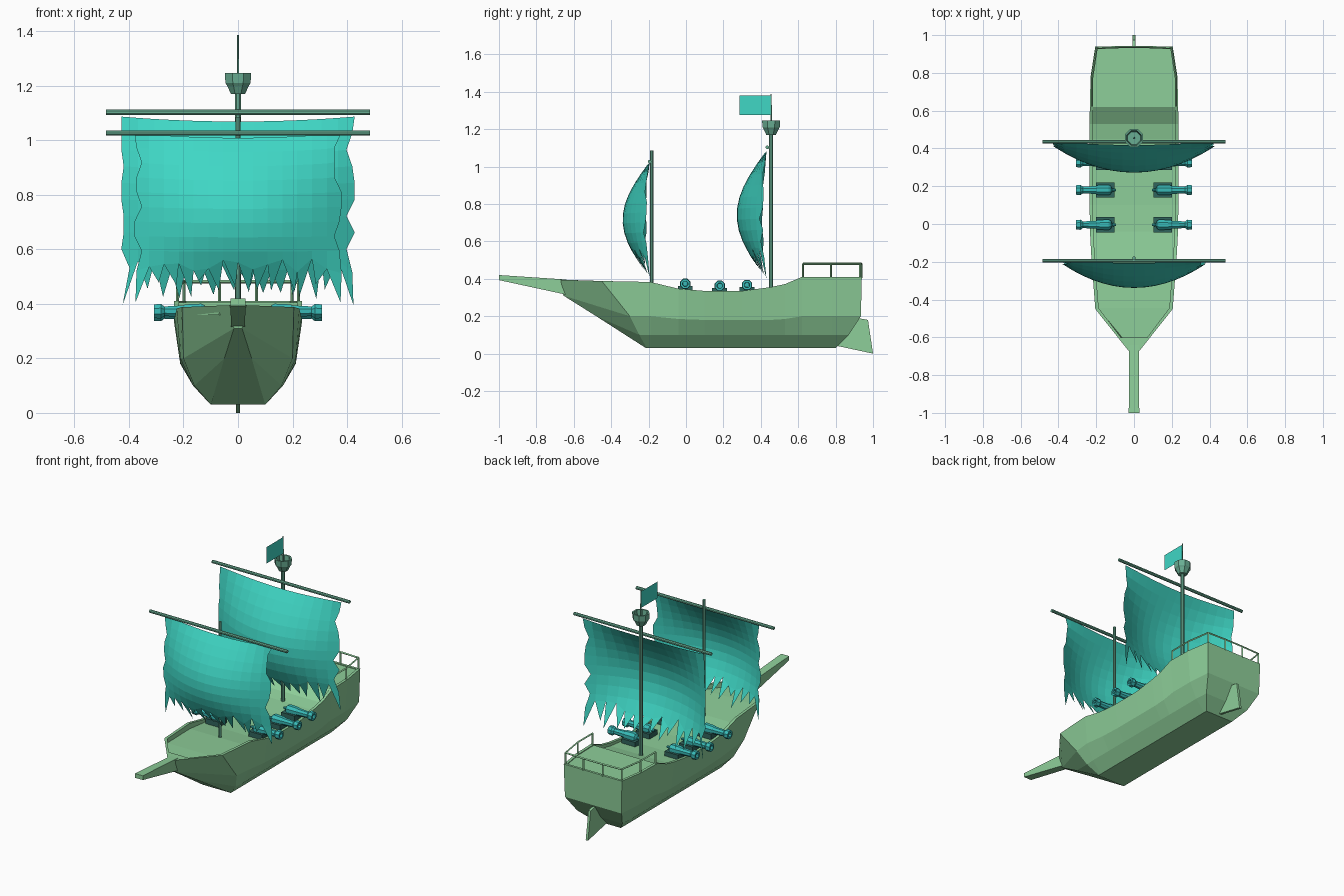
import bpy, math, random
from mathutils import Vector

if "Cube" in bpy.data.objects:
    bpy.data.objects.remove(bpy.data.objects["Cube"])
random.seed(4)


def material(name, rgb):
    m = bpy.data.materials.new(name)
    m.diffuse_color = (*rgb, 1)
    m.use_nodes = True
    m.node_tree.nodes["Principled BSDF"].inputs["Base Color"].default_value = m.diffuse_color
    return m


GREEN = material("hull_green", (0.27, 0.62, 0.32))
WOOD = material("spar_green", (0.14, 0.42, 0.29))
TEAL = material("sail_teal", (0.05, 0.68, 0.56))
IRON = material("cannon_teal", (0.04, 0.50, 0.48))
DARK = material("carriage_dark", (0.03, 0.13, 0.11))


def mesh(name, verts, faces, mat):
    me = bpy.data.meshes.new(name)
    me.from_pydata([tuple(v) for v in verts], [], faces)
    me.materials.append(mat)
    ob = bpy.data.objects.new(name, me)
    bpy.context.collection.objects.link(ob)
    return ob


def lathe(name, start, axis, profile, n, mat):
    """Revolve (distance, radius) pairs around an axis and close both ends."""
    axis = Vector(axis).normalized()
    a = axis.orthogonal().normalized()
    b = axis.cross(a)
    verts = []
    for d, r in profile:
        for k in range(n):
            t = 2 * math.pi * (k + 0.5) / n
            verts.append(Vector(start) + axis * d + (a * math.cos(t) + b * math.sin(t)) * r)
    faces = [(i * n + k, i * n + (k + 1) % n, (i + 1) * n + (k + 1) % n, (i + 1) * n + k)
             for i in range(len(profile) - 1) for k in range(n)]
    last = (len(profile) - 1) * n
    faces += [tuple(reversed(range(n))), tuple(range(last, last + n))]
    return mesh(name, verts, faces, mat)


def rod(name, p, q, r, n, mat):
    d = Vector(q) - Vector(p)
    return lathe(name, p, d, [(0, r), (d.length, r)], n, mat)


def hexa(name, ends, mat):
    """Solid between two rectangles, each (y, half width, z bottom, z top)."""
    v = [(s * w, y, z) for y, w, z0, z1 in ends for s, z in ((-1, z0), (1, z0), (1, z1), (-1, z1))]
    return mesh(name, v, [(0, 1, 2, 3), (7, 6, 5, 4), (0, 4, 5, 1), (1, 5, 6, 2),
                          (2, 6, 7, 3), (3, 7, 4, 0)], mat)


# hull: half sections from keel to rim, then inner rim and deck
def section(y, w, top, chine, depth):
    return [(0.10, y, 0.03), (0.165, y, 0.10), (0.212, y, chine), (w, y, top),
            (w - 0.018, y, top), (w - 0.018, y, top - depth)]


bow = [(0.10, -0.215, 0.03), (0.05, -0.48, 0.20), (0.015, -0.655, 0.31), (0.03, -0.67, 0.395),
       (0.07, -0.60, 0.393), (0.07, -0.60, 0.36)]
shoulder = [(0.10, -0.21, 0.03), (0.16, -0.25, 0.10), (0.20, -0.30, 0.20), (0.205, -0.45, 0.388),
            (0.187, -0.445, 0.388), (0.187, -0.445, 0.36)]
stern = [(0.10, 0.80, 0.03), (0.16, 0.87, 0.10), (0.20, 0.935, 0.20), (0.205, 0.94, 0.41),
         (0.19, 0.925, 0.41), (0.19, 0.925, 0.405)]
rows = [bow, shoulder]
rows += [section(*s) for s in [
    (-0.19, 0.225, 0.383, 0.20, 0.035), (-0.04, 0.233, 0.347, 0.185, 0.02),
    (0.10, 0.235, 0.335, 0.18, 0.015), (0.30, 0.235, 0.335, 0.18, 0.015),
    (0.45, 0.235, 0.355, 0.18, 0.02), (0.53, 0.235, 0.372, 0.185, 0.02),
    (0.62, 0.234, 0.41, 0.20, 0.005), (0.78, 0.23, 0.41, 0.20, 0.005)]]
rows.append(stern)
verts, faces = [], []
for r in rows:
    verts += r + [(-x, y, z) for x, y, z in reversed(r)]
for i in range(len(rows) - 1):
    for k in range(12):
        faces.append((i * 12 + k, (i + 1) * 12 + k, (i + 1) * 12 + (k + 1) % 12, i * 12 + (k + 1) % 12))
for k in range(5):
    faces.append((k, k + 1, 10 - k, 11 - k))
    o = (len(rows) - 1) * 12
    faces.append((o + 11 - k, o + 10 - k, o + k + 1, o + k))
mesh("hull", verts, faces, GREEN)

# bowsprit
hexa("bowsprit", [(-1.0, 0.028, 0.393, 0.42), (-0.64, 0.025, 0.315, 0.396)], GREEN)

# rudder
outline = [(0.79, 0.045), (1.0, 0.0), (0.973, 0.18), (0.92, 0.19)]
mesh("rudder", [(s * 0.008, y, z) for s in (-1, 1) for y, z in outline],
     [(0, 3, 2, 1), (4, 5, 6, 7)] + [(k, (k + 1) % 4, (k + 1) % 4 + 4, k + 4) for k in range(4)], GREEN)

# stern railing
side = [(0.222, 0.625), (0.222, 0.775), (0.198, 0.932)]
path = side + [(0.068, 0.937), (-0.068, 0.937)] + [(-x, y) for x, y in reversed(side)]
for x, y in path:
    rod("rail_post", (x, y, 0.405), (x, y, 0.482), 0.006, 4, GREEN)
for (x0, y0), (x1, y1) in zip(path, path[1:]):
    rod("top_rail", (x0, y0, 0.481), (x1, y1, 0.481), 0.006, 4, GREEN)

# masts and yards
rod("fore_mast", (0, -0.182, 0.33), (0, -0.182, 1.085), 0.010, 8, WOOD)
rod("main_mast", (0, 0.455, 0.33), (0, 0.455, 1.19), 0.012, 8, WOOD)
rod("fore_yard", (-0.485, -0.195, 1.027), (0.485, -0.195, 1.027), 0.010, 8, WOOD)
rod("main_yard", (-0.485, 0.435, 1.103), (0.485, 0.435, 1.103), 0.010, 8, WOOD)

# crow's nest, flagpole and flag
lathe("lookout_basket", (0, 0.455, 1.17), (0, 0, 1),
      [(0, 0.028), (0.03, 0.043), (0.04, 0.050), (0.077, 0.052), (0.077, 0.042), (0.035, 0.036)], 8, WOOD)
lathe("flagpole", (0, 0.455, 1.19), (0, 0, 1), [(0, 0.005), (0.197, 0.003)], 6, WOOD)
mesh("flag", [(0, 0.453, 1.275), (0, 0.285, 1.275), (0, 0.285, 1.38), (0, 0.453, 1.38)],
     [(0, 1, 2, 3)], TEAL)


# billowed sails with ragged sides and torn lower edge
def sail(name, y, half, top, hem, low, bulge, cols=14, nrows=9):
    def point(x, z):
        t = min(1, max(0, (top - z) / (top - low)))
        u = x / half
        return (x, y - bulge * math.sin(math.pi * t) * max(0, 1 - 0.88 * u * u) - 0.004, z)

    verts, faces = [], []
    for r in range(nrows + 1):
        f = r / nrows
        for c in range(cols + 1):
            u = 2 * c / cols - 1
            x = u * half
            if c in (0, cols) and r:
                x *= 1 - random.choice((0.0, 0.02, 0.07))
            z = top + (hem - top) * f - 0.018 * (1 - u * u) * (1 - f)
            if r == nrows:
                z += random.uniform(-0.03, 0.03)
            verts.append(point(x, z))
    n = cols + 1
    for r in range(nrows):
        faces += [(r * n + c, r * n + n + c, r * n + n + c + 1, r * n + c + 1) for c in range(cols)]
    for c in range(cols):
        mid = (c + 0.5) / cols * 2 - 1
        if c in (0, cols - 1):
            tip = (math.copysign(half * 0.99, mid), low)
        else:
            tip = (mid * half + random.uniform(-0.02, 0.02), low + random.uniform(0.02, 0.08))
        faces.append((nrows * n + c, len(verts), nrows * n + c + 1))
        verts.append(point(*tip))
    mesh(name, verts, faces, TEAL)


sail("main_sail", 0.435, 0.428, 1.087, 0.54, 0.395, 0.16)
sail("fore_sail", -0.19, 0.38, 1.027, 0.54, 0.405, 0.145)

# cannons on block carriages, three per side
for y, z in ((-0.004, 0.373), (0.18, 0.363), (0.326, 0.367)):
    for s in (-1, 1):
        lathe("cannon", (s * 0.095, y, z), (s, 0, 0),
              [(0, 0.006), (0.012, 0.010), (0.02, 0.007), (0.028, 0.024), (0.04, 0.030), (0.10, 0.027),
               (0.105, 0.023), (0.175, 0.019), (0.188, 0.029), (0.213, 0.027), (0.213, 0.015),
               (0.17, 0.013)], 8, IRON)
        ob = hexa("cannon_carriage", [(-0.04, 0.048, -0.045, -0.012), (0.04, 0.048, -0.045, -0.012)], DARK)
        ob.location = (s * 0.152, y, z)
